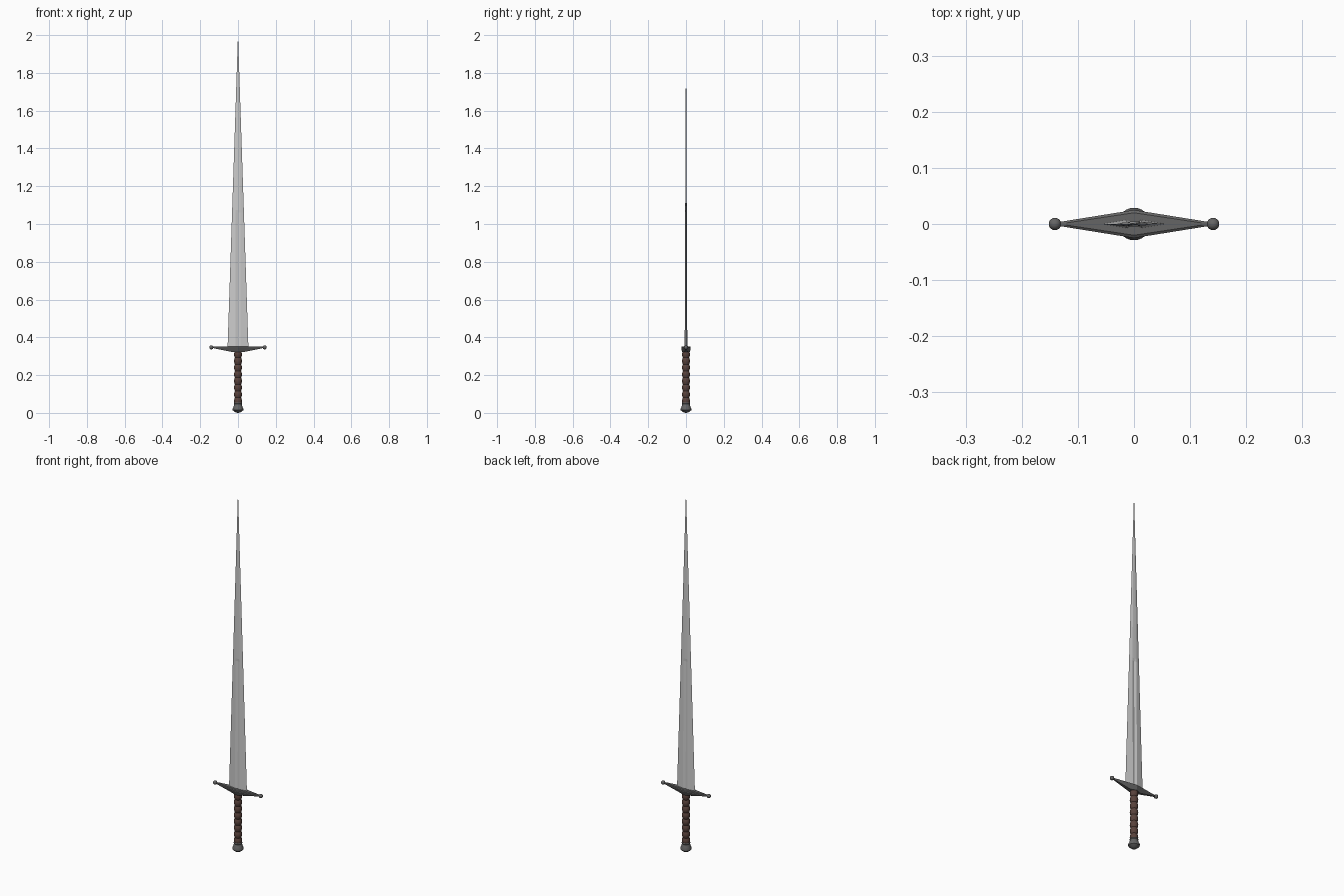
import bpy, bmesh, math

if "Cube" in bpy.data.objects:
    bpy.data.objects.remove(bpy.data.objects["Cube"])


def material(name, color):
    m = bpy.data.materials.new(name)
    m.diffuse_color = (*color, 1)
    m.use_nodes = True
    m.node_tree.nodes["Principled BSDF"].inputs["Base Color"].default_value = m.diffuse_color
    return m


iron = material("dark_iron", (0.13, 0.13, 0.13))
leather = material("leather", (0.10, 0.055, 0.045))


def add_object(name, bm, mat=None, smooth=False):
    bmesh.ops.recalc_face_normals(bm, faces=bm.faces)
    me = bpy.data.meshes.new(name)
    bm.to_mesh(me)
    bm.free()
    ob = bpy.data.objects.new(name, me)
    bpy.context.collection.objects.link(ob)
    if mat:
        me.materials.append(mat)
    if smooth:
        bpy.ops.object.select_all(action='DESELECT')
        ob.select_set(True)
        bpy.context.view_layer.objects.active = ob
        bpy.ops.object.shade_smooth_by_angle(angle=math.radians(40))
    return ob


def loft(name, loops, mat=None, smooth=False):
    bm = bmesh.new()
    rings = [[bm.verts.new(p) for p in loop] for loop in loops]
    n = len(rings[0])
    for a, b in zip(rings, rings[1:]):
        for i in range(n):
            j = (i + 1) % n
            bm.faces.new((a[i], a[j], b[j], b[i]))
    bm.faces.new(rings[0][::-1])
    bm.faces.new(rings[-1])
    return add_object(name, bm, mat, smooth)


def lathe(name, profile, mat, sides=24):
    loops = [[(r * math.cos(2 * math.pi * i / sides), r * math.sin(2 * math.pi * i / sides), z)
              for i in range(sides)] for r, z in profile]
    return loft(name, loops, mat, True)


# Blade: tapered lens section with a shallow fuller on both faces
def blade_section(z, depth):
    k = max((2.0 - z) / 1.65, 0.004)
    w, t = 0.055 * k, 0.007 * k
    f = min(0.013, w * 0.45)
    half = [(w, 0), (f, t), (0, t * depth), (-f, t)]
    return [(x, y, z) for x, y in half] + [(-x, -y, z) for x, y in half]


loft("blade", [blade_section(z, d) for z, d in
               [(0.34, 0.35), (1.06, 0.4), (1.075, 1.05), (1.6, 1.1), (2.0, 1.1)]])


# Crossguard: stretched diamond, flat on top and tapering down to the grip
def guard_loop(x, y, z, e):
    return [(x, -e, z), (x, e, z), (0, y, z), (-x, e, z), (-x, -e, z), (0, -y, z)]


loft("crossguard", [guard_loop(0.03, 0.021, 0.322, 0.008),
                    guard_loop(0.137, 0.025, 0.344, 0.003),
                    guard_loop(0.137, 0.025, 0.349, 0.003),
                    guard_loop(0.12, 0.020, 0.352, 0.002)], iron)

# Ball finials at both guard ends
for side, sx in (("left", -1), ("right", 1)):
    bpy.ops.mesh.primitive_uv_sphere_add(segments=20, ring_count=12, radius=0.011,
                                         location=(sx * 0.141, 0, 0.347))
    ball = bpy.context.object
    ball.name = f"guard_ball_{side}"
    ball.data.materials.append(iron)
    bpy.ops.object.shade_smooth()

# Grip: wrapped leather with rounded ridges
ridges, z0, z1 = 8, 0.045, 0.328
steps = ridges * 6
grip = [(0.0165 + 0.0045 * abs(math.sin(math.pi * ridges * i / steps)), z0 + (z1 - z0) * i / steps)
        for i in range(steps + 1)]
lathe("grip", grip, leather)

# Pommel: flared cap with a blunt pointed foot
lathe("pommel", [(0.002, 0.0), (0.014, 0.003), (0.028, 0.014), (0.029, 0.022),
                 (0.023, 0.034), (0.020, 0.046), (0.022, 0.050), (0.020, 0.055)], iron)
